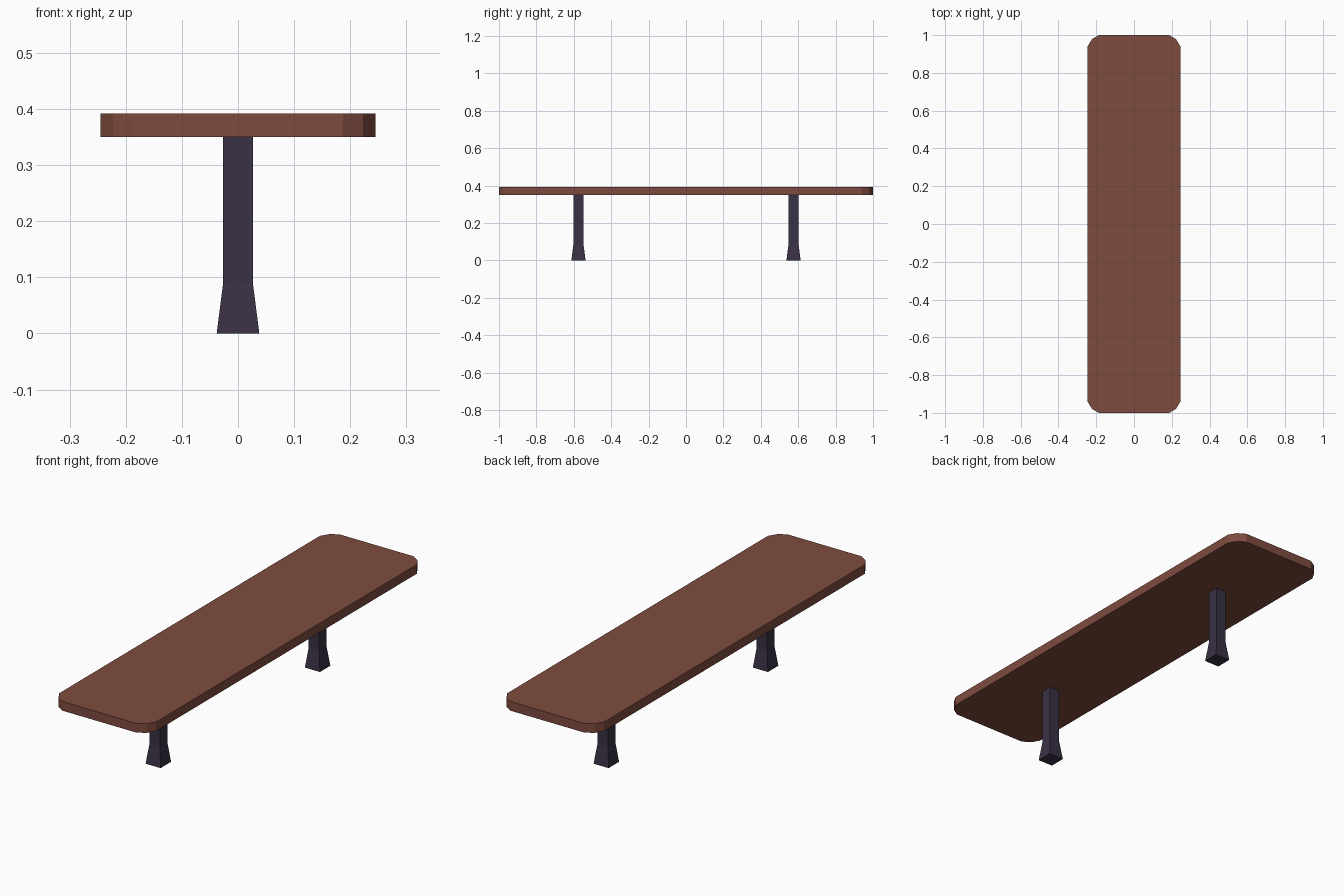
import bpy, bmesh

if "Cube" in bpy.data.objects:
    bpy.data.objects.remove(bpy.data.objects["Cube"])


def material(name, rgb):
    m = bpy.data.materials.new(name)
    m.diffuse_color = (*rgb, 1.0)
    m.use_nodes = True
    m.node_tree.nodes["Principled BSDF"].inputs["Base Color"].default_value = m.diffuse_color
    return m


def loft(name, rings, mat):
    """Skin a stack of matching outlines and cap both ends."""
    bm = bmesh.new()
    loops = [[bm.verts.new(p) for p in ring] for ring in rings]
    n = len(loops[0])
    for lo, hi in zip(loops, loops[1:]):
        for i in range(n):
            j = (i + 1) % n
            bm.faces.new((lo[i], lo[j], hi[j], hi[i]))
    bm.faces.new(loops[0][::-1])
    bm.faces.new(loops[-1])
    bmesh.ops.recalc_face_normals(bm, faces=bm.faces)
    mesh = bpy.data.meshes.new(name)
    bm.to_mesh(mesh)
    bm.free()
    mesh.materials.append(mat)
    obj = bpy.data.objects.new(name, mesh)
    bpy.context.collection.objects.link(obj)
    return obj


wood = material("reddish brown wood", (0.208, 0.071, 0.049))
metal = material("dark purple metal", (0.042, 0.031, 0.060))

# Bench seat: long slab with two-segment rounded corners
corner = [(0.245, 0.941), (0.223, 0.978), (0.187, 1.0)]
outline = []
for sx, sy in ((1, 1), (-1, 1), (-1, -1), (1, -1)):
    pts = corner if sx * sy > 0 else corner[::-1]
    outline += [(sx * x, sy * y) for x, y in pts]
loft("seat", [[(x, y, z) for x, y in outline] for z in (0.35, 0.392)], wood)

# Square legs flaring out at the foot
square = ((1, 1), (-1, 1), (-1, -1), (1, -1))
profile = ((0.038, 0.0), (0.0265, 0.09), (0.0265, 0.35))
for name, cy in (("front_leg", -0.575), ("back_leg", 0.575)):
    loft(name, [[(sx * h, cy + sy * h, z) for sx, sy in square] for h, z in profile], metal)
